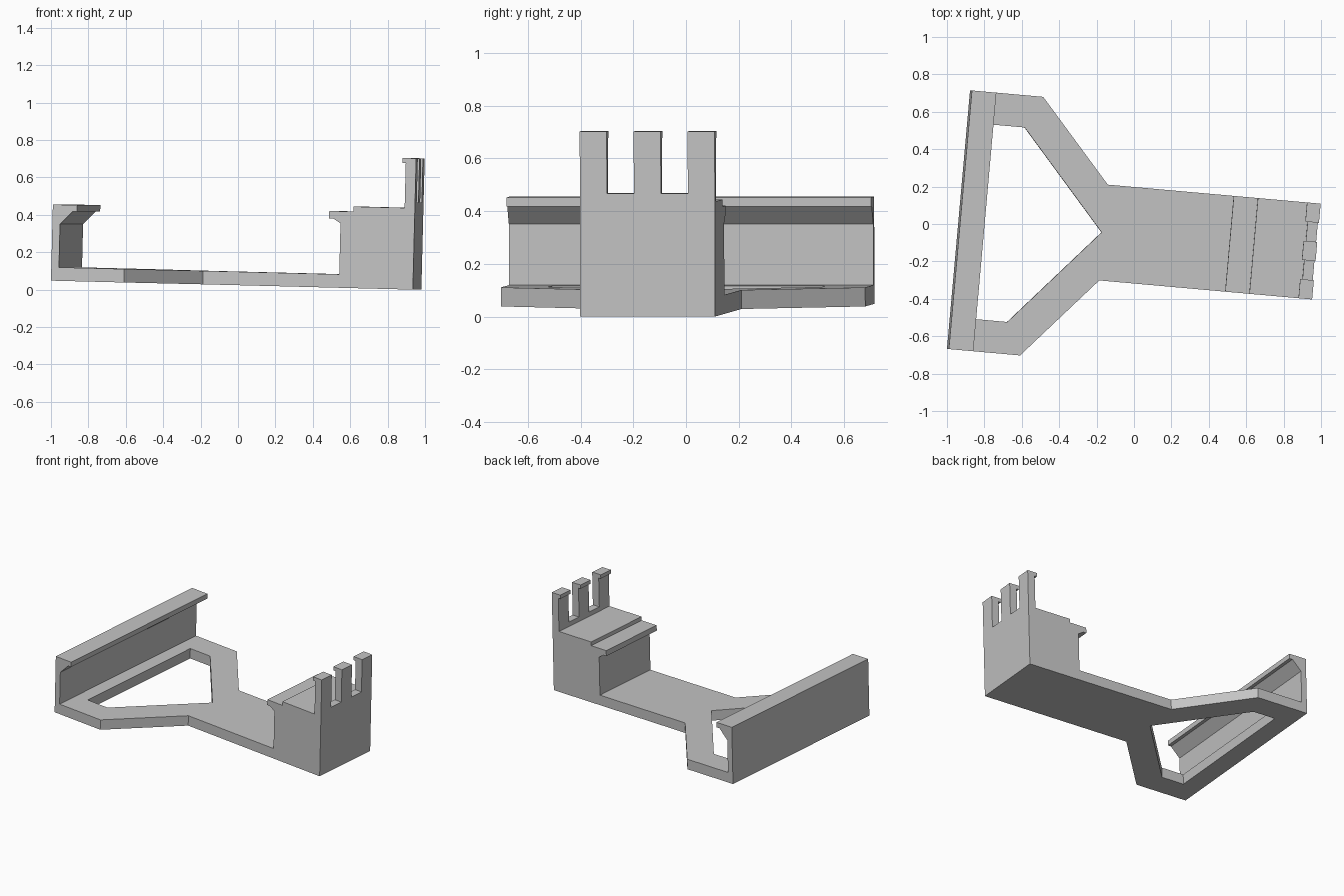
import bpy, bmesh, math
from mathutils import Matrix, Vector

cube = bpy.data.objects.get("Cube")
if cube:
    bpy.data.objects.remove(cube, do_unlink=True)

# Single matte grey plastic
grey = bpy.data.materials.new("light grey plastic")
grey.use_nodes = True
grey.diffuse_color = (0.55, 0.55, 0.55, 1)
grey.node_tree.nodes["Principled BSDF"].inputs["Base Color"].default_value = (0.55, 0.55, 0.55, 1)

# The bracket is turned slightly and tipped slightly down at its tower end
MID = -0.06
POSE = (Matrix.Translation((0, 0, 0.0245))
        @ Matrix.Rotation(math.radians(-5.1), 4, 'Z')
        @ Matrix.Rotation(math.radians(1.45), 4, 'Y')
        @ Matrix.Translation((0, MID, 0)))


def solid(name, verts, faces, depth):
    """Extrude a flat set of faces by a depth vector into a closed solid."""
    bm = bmesh.new()
    vs = [bm.verts.new(v) for v in verts]
    base = [bm.faces.new([vs[i] for i in f]) for f in faces]
    extruded = bmesh.ops.extrude_face_region(bm, geom=base, use_keep_orig=True)
    moved = [g for g in extruded["geom"] if isinstance(g, bmesh.types.BMVert)]
    bmesh.ops.translate(bm, vec=Vector(depth), verts=moved)
    bmesh.ops.recalc_face_normals(bm, faces=bm.faces)
    mesh = bpy.data.meshes.new(name)
    bm.to_mesh(mesh)
    bm.free()
    mesh.materials.append(grey)
    obj = bpy.data.objects.new(name, mesh)
    bpy.context.collection.objects.link(obj)
    obj.matrix_world = POSE
    return obj


def side_profile(name, profile, y0, y1):
    """Sweep an x-z profile across the width."""
    return solid(name, [(x, y0, z) for x, z in profile],
                 [range(len(profile))], (0, y1 - y0, 0))


THICK = 0.072           # base plate thickness
ARM, NECK, HOLE = 0.694, 0.257, 0.522   # half widths
BACK, END = -0.937, 0.967

# Y-shaped base plate with a five-sided opening
outer = [(BACK, -ARM), (-0.546, -ARM), (-0.16, -NECK), (END, -NECK)]
outer += [(x, -y) for x, y in reversed(outer)]
inner = [(-0.80, -HOLE), (-0.63, -HOLE), (-0.17, 0), (-0.63, HOLE), (-0.80, HOLE)]
a, b, t, g, h = range(8, 13)
solid("base_plate", [(x, y, 0) for x, y in outer + inner],
      [(0, 1, b, a), (1, 2, t, b), (2, 3, 4, 5, t),
       (5, 6, g, t), (6, 7, h, g), (7, 0, a, h)], (0, 0, THICK))

# Long wall with an overhanging chamfered lip
side_profile("hooked_wall",
             [(BACK, THICK), (-0.896, THICK), (-0.896, 0.303), (-0.83, 0.372),
              (-0.806, 0.372), (-0.806, 0.407), (BACK, 0.407)], -ARM, ARM)

# Tower block with a front lip, stepped shelf and low rear wall
side_profile("tower_block",
             [(END, THICK), (END, 0.467), (0.912, 0.467), (0.912, 0.436),
              (0.637, 0.436), (0.637, 0.409), (0.508, 0.409), (0.508, 0.37),
              (0.53, 0.37), (0.57, 0.345), (0.57, THICK)], -NECK, NECK)

# Three clip fingers with small inward hooks
width = 2 * NECK / 5
for i, side in enumerate(("right", "middle", "left")):
    y = -NECK + 2 * i * width
    side_profile(side + "_clip_finger",
                 [(END, 0.467), (END, 0.702), (0.894, 0.702), (0.894, 0.675),
                  (0.912, 0.675), (0.912, 0.467)], y, y + width)
